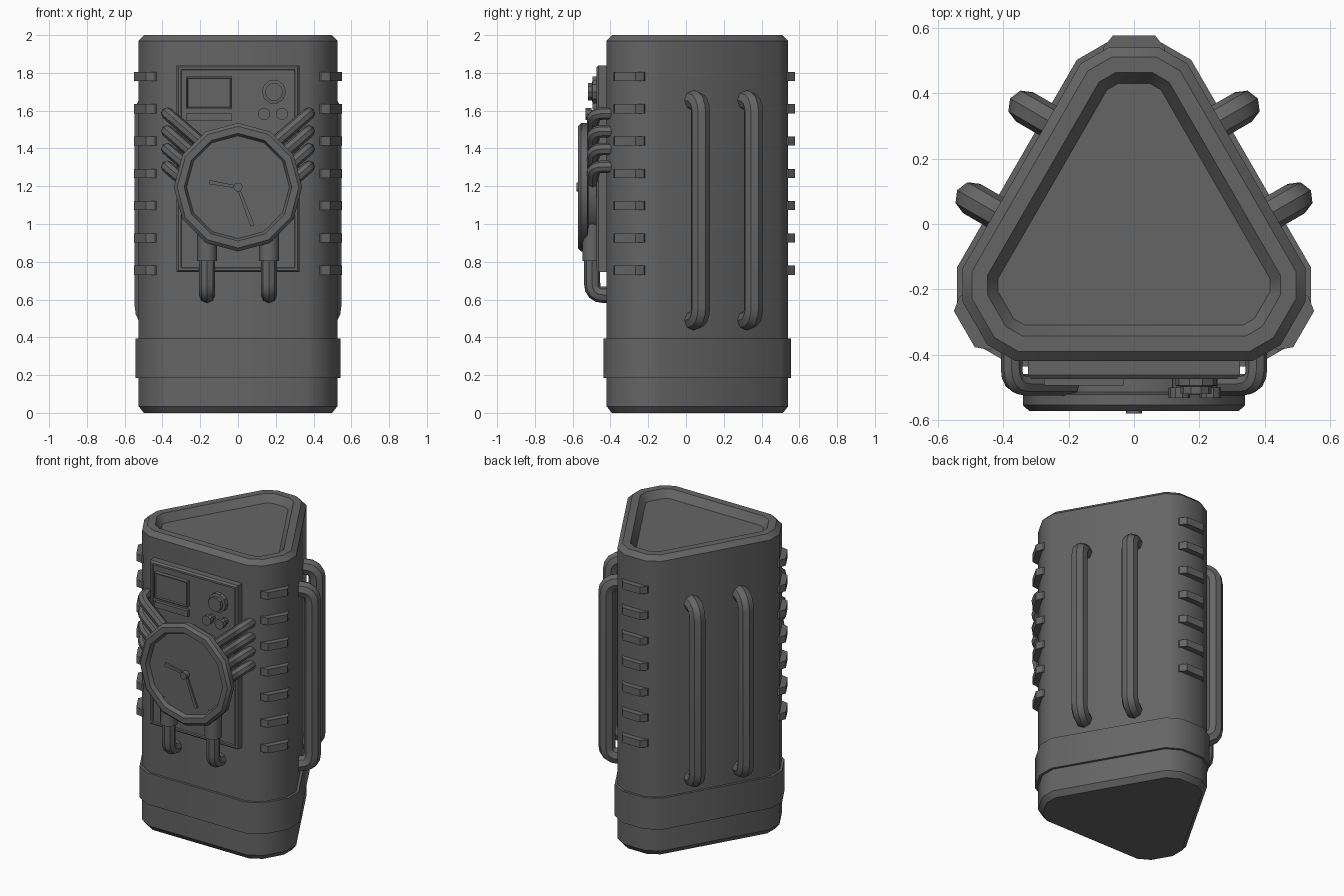
import bpy, bmesh
from math import sin, cos, pi, radians
from mathutils import Vector, Matrix

cube = bpy.data.objects.get("Cube")
if cube:
    bpy.data.objects.remove(cube, do_unlink=True)

grey = bpy.data.materials.new("dark_grey")
grey.use_nodes = True
colour = (0.13, 0.13, 0.13, 1)
grey.diffuse_color = colour
grey.node_tree.nodes["Principled BSDF"].inputs["Base Color"].default_value = colour

CENTRE = Vector((0, -0.022, 0))


def finish(name, mesh, smooth=True):
    obj = bpy.data.objects.new(name, mesh)
    bpy.context.collection.objects.link(obj)
    mesh.materials.clear()
    mesh.materials.append(grey)
    bpy.ops.object.select_all(action='DESELECT')
    obj.select_set(True)
    bpy.context.view_layer.objects.active = obj
    if smooth:
        bpy.ops.object.shade_smooth_by_angle(angle=radians(35))
    return obj


def loft(name, rings, smooth=True):
    """Join rings of points with quads and cap both ends."""
    bm = bmesh.new()
    loops = [[bm.verts.new(p) for p in ring] for ring in rings]
    for a, b in zip(loops, loops[1:]):
        for i in range(len(a)):
            j = (i + 1) % len(a)
            bm.faces.new((a[i], a[j], b[j], b[i]))
    bm.faces.new(loops[0])
    bm.faces.new(loops[-1])
    bmesh.ops.recalc_face_normals(bm, faces=bm.faces)
    mesh = bpy.data.meshes.new(name)
    bm.to_mesh(mesh)
    bm.free()
    return finish(name, mesh, smooth)


def outline(inset, z):
    """Rounded triangle bounded by twelve lines, moved inwards by inset."""
    dist = [d - inset for d in (0.563, 0.526, 0.398, 0.526)] * 3
    ring = []
    for k in range(12):
        a, b = dist[k], dist[(k + 1) % 12]
        ang = pi / 2 + k * pi / 6
        t = (b - a * cos(pi / 6)) / sin(pi / 6)
        ring.append(CENTRE + Vector((a * cos(ang) - t * sin(ang),
                                     a * sin(ang) + t * cos(ang), z)))
    return ring


def rect(x0, x1, z0, z1, y, inset=0):
    x0, x1, z0, z1 = x0 + inset, x1 - inset, z0 + inset, z1 - inset
    return [(x0, y, z0), (x1, y, z0), (x1, y, z1), (x0, y, z1)]


def disc(x, z, r, y, n):
    return [(x + r * cos(2 * pi * i / n), y, z + r * sin(2 * pi * i / n)) for i in range(n)]


def tube(name, points, radius, bend):
    """Eight-sided tube along a path with rounded corners."""
    pts = [Vector(p) for p in points]
    path = [pts[0]]
    for a, p, b in zip(pts, pts[1:], pts[2:]):
        s, e = p + (a - p).normalized() * bend, p + (b - p).normalized() * bend
        for i in range(5):
            t = i / 4
            path.append(s * (1 - t) ** 2 + p * 2 * t * (1 - t) + e * t * t)
    path.append(pts[-1])
    curve = bpy.data.curves.new(name, 'CURVE')
    curve.dimensions = '3D'
    curve.bevel_depth = radius
    curve.bevel_resolution = 2
    curve.use_fill_caps = True
    spline = curve.splines.new('POLY')
    spline.points.add(len(path) - 1)
    for sp, co in zip(spline.points, path):
        sp.co = (*co, 1)
    temp = bpy.data.objects.new(name + "_path", curve)
    bpy.context.collection.objects.link(temp)
    bpy.context.view_layer.update()
    graph = bpy.context.evaluated_depsgraph_get()
    mesh = bpy.data.meshes.new_from_object(temp.evaluated_get(graph))
    bpy.data.objects.remove(temp, do_unlink=True)
    bm = bmesh.new()
    bm.from_mesh(mesh)
    bmesh.ops.remove_doubles(bm, verts=bm.verts, dist=0.0005)
    bm.to_mesh(mesh)
    bm.free()
    finish(name, mesh).data.shade_smooth()


# Body shell with chamfered ends and a recessed top
loft("body", [outline(0.027, 0), outline(0, 0.035), outline(0, 1.97),
              outline(0.03, 2), outline(0.077, 2), outline(0.11, 1.95)])
loft("base_band", [outline(0.01, 0.185), outline(-0.016, 0.185),
                   outline(-0.016, 0.395), outline(0.01, 0.395)])

# Grip ribs wrapped on the three corners
for corner in range(3):
    turn = Matrix.Rotation(corner * 2 * pi / 3, 3, 'Z')
    for row in range(7):
        z = 0.755 + row * 0.171
        rings = [[CENTRE + turn @ Vector((x, y, z + h)) for x, y in
                  ((-0.094, 0.535), (-0.094, 0.563), (-0.064, 0.6),
                   (0.064, 0.6), (0.094, 0.563), (0.094, 0.535))]
                 for h in (-0.024, 0.024)]
        loft(f"grip_rib_{corner}_{row}", rings, False)

# Two long handles on each rear side
for side, angle in (("left", 30), ("right", 150)):
    n = Vector((cos(radians(angle)), sin(radians(angle)), 0))
    t = Vector((-n.y, n.x, 0))
    for i, off in enumerate((-0.162, 0.162)):
        base = CENTRE + t * off
        tube(f"handle_{side}_{i}",
             [base + n * r + Vector((0, 0, z)) for r, z in
              ((0.37, 0.49), (0.48, 0.49), (0.48, 1.655), (0.37, 1.655))], 0.052, 0.075)

# Front panel with raised frame
P = (-0.325, 0.325, 0.745, 1.84)
loft("front_panel", [rect(*P, -0.4), rect(*P, -0.462), rect(*P, -0.474, 0.01),
                     rect(*P, -0.474, 0.022), rect(*P, -0.466, 0.026)], False)

# Screen and slot
S = (-0.276, -0.032, 1.61, 1.78)
loft("screen", [rect(*S, -0.46), rect(*S, -0.494), rect(*S, -0.494, 0.006),
                rect(*S, -0.486, 0.01)], False)
loft("slot", [rect(-0.276, -0.032, 1.545, 1.585, y) for y in (-0.46, -0.488)], False)

# Knobs
loft("large_knob", [disc(0.19, 1.7, r, y, 10) for r, y in
                    ((0.064, -0.46), (0.064, -0.495), (0.048, -0.498), (0.048, -0.52))])
for i, x in enumerate((0.138, 0.233)):
    loft(f"small_knob_{i}", [disc(x, 1.583, r, y, 10) for r, y in
                             ((0.022, -0.46), (0.022, -0.5), (0.033, -0.5), (0.033, -0.533))])

# Dial with bevelled rim and sunken face
DZ = 1.195
loft("dial", [disc(0, DZ, r, y, 12) for r, y in
              ((0.3, -0.45), (0.3, -0.515), (0.34, -0.522), (0.34, -0.555), (0.322, -0.572),
               (0.285, -0.572), (0.272, -0.545))])
loft("dial_hub", [disc(0, DZ, 0.024, y, 12) for y in (-0.54, -0.58)])
for name, tip in (("hour_hand", Vector((-0.153, 0, 0.027))),
                  ("minute_hand", Vector((0.077, 0, -0.205)))):
    side = Vector((-tip.z, 0, tip.x)).normalized()
    loft(name, [[Vector((0, y, DZ)) + p for p in
                 (side * 0.007, tip + side * 0.011, tip - side * 0.011, side * -0.007)]
                for y in (-0.54, -0.556)], False)

# Fanned pipes and lower pipes, mirrored
for label, s in (("left", 1), ("right", -1)):
    for i in range(4):
        z = 1.585 - i * 0.094
        tube(f"fan_pipe_{label}_{i}",
             [(s * 0.375, -0.36, z), (s * 0.375, -0.492, z),
              (s * 0.19, -0.492, z - 0.16)], 0.033, 0.05)
    x = s * 0.164
    tube(f"lower_pipe_{label}",
         [(x, -0.497, 0.9), (x, -0.497, 0.625), (x, -0.38, 0.625)], 0.043, 0.06)
    loft(f"pipe_sleeve_{label}",
         [[(x + 0.052 * cos(a * pi / 6), -0.497 + 0.052 * sin(a * pi / 6), z)
           for a in range(12)] for z in (0.805, 1.0)])
